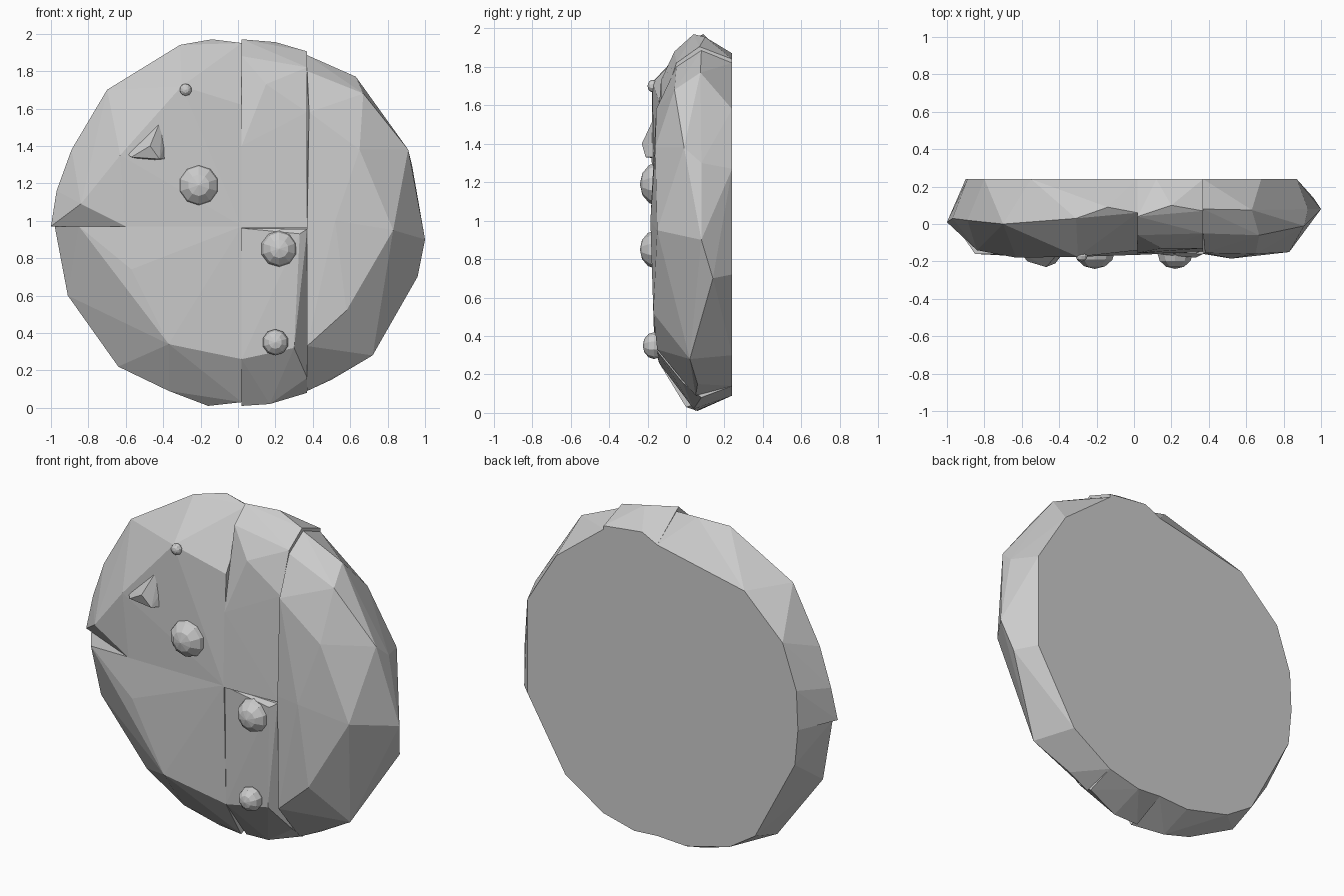
import bpy, bmesh, math
from mathutils import Matrix

BACK = 0.24


def hull(name, pts):
    """Flat-faced chunk wrapped tightly around a few (x, y, z) points."""
    bm = bmesh.new()
    for p in pts:
        bm.verts.new(p)
    res = bmesh.ops.convex_hull(bm, input=bm.verts[:])
    junk = {g for g in res["geom_interior"] + res["geom_unused"]
            if isinstance(g, bmesh.types.BMVert)}
    bmesh.ops.delete(bm, geom=list(junk), context='VERTS')
    bmesh.ops.dissolve_limit(bm, angle_limit=0.01, verts=bm.verts[:], edges=bm.edges[:])
    bmesh.ops.recalc_face_normals(bm, faces=bm.faces[:])
    return finish(name, bm)


def finish(name, bm):
    me = bpy.data.meshes.new(name)
    bm.to_mesh(me)
    bm.free()
    ob = bpy.data.objects.new(name, me)
    bpy.context.collection.objects.link(ob)
    return ob


def chunk(name, rim, front, back):
    hull(name, rim + front + [(x, BACK, z) for x, z in back])


def stud(name, x, z, r, apex):
    """Faceted dome with its pole towards the viewer."""
    bm = bmesh.new()
    depth = r * 0.85
    m = (Matrix.Translation((x, apex + depth, z)) @ Matrix.Diagonal((r, depth, r, 1))
         @ Matrix.Rotation(math.pi / 2, 4, 'X'))
    bmesh.ops.create_uvsphere(bm, u_segments=10, v_segments=6, radius=1, matrix=m)
    finish(name, bm)


# upper left slab of the disc
chunk("upper_left_slab",
      [(-1.0, 0.01, 0.97), (-0.97, 0.03, 1.16), (-0.89, 0.02, 1.38), (-0.70, 0.0, 1.70),
       (-0.31, 0.03, 1.94), (-0.14, 0.09, 1.97), (0.02, 0.06, 1.95)],
      [(-0.84, -0.14, 1.09), (-0.63, -0.18, 1.35), (-0.30, -0.175, 1.72),
       (0.02, -0.14, 1.62), (0.02, -0.165, 0.97), (-0.60, -0.165, 0.97)],
      [(-0.90, 0.97), (-0.89, 1.2), (-0.80, 1.46), (-0.55, 1.70), (0.02, 1.82), (0.02, 0.97)])

# lower left slab
chunk("lower_left_slab",
      [(-0.98, 0.03, 0.97), (-0.91, 0.02, 0.60), (-0.64, 0.06, 0.22), (-0.37, 0.02, 0.09),
       (-0.16, 0.06, 0.01), (0.02, 0.0, 0.03)],
      [(-0.85, -0.16, 0.97), (-0.57, -0.175, 0.74), (-0.37, -0.165, 0.34),
       (0.02, -0.14, 0.26), (0.02, -0.16, 0.97)],
      [(-0.90, 0.97), (-0.88, 0.76), (-0.62, 0.27), (-0.45, 0.16), (-0.17, 0.09),
       (0.02, 0.10), (0.02, 0.97)])

# narrow middle strip, upper and lower halves
chunk("middle_strip_upper",
      [(0.02, 0.04, 1.97), (0.20, 0.10, 1.955), (0.37, 0.07, 1.905), (0.37, -0.05, 1.82)],
      [(0.02, -0.06, 1.88), (0.15, -0.13, 1.73), (0.37, -0.13, 1.58),
       (0.02, -0.155, 1.40), (0.02, -0.165, 0.96), (0.37, -0.15, 0.96)],
      [(0.02, 1.82), (0.12, 1.87), (0.37, 1.84), (0.37, 0.96), (0.02, 0.96)])
chunk("middle_strip_lower",
      [(0.02, 0.05, 0.01), (0.17, 0.04, 0.02), (0.37, 0.08, 0.08), (0.37, -0.02, 0.16)],
      [(0.02, -0.14, 0.26), (0.30, -0.15, 0.32), (0.02, -0.15, 0.96),
       (0.33, -0.18, 0.93), (0.37, -0.16, 0.955)],
      [(0.02, 0.10), (0.17, 0.09), (0.37, 0.14), (0.37, 0.96), (0.02, 0.96)])

# right hand slab
chunk("right_slab",
      [(0.37, 0.08, 1.885), (0.63, 0.075, 1.77), (0.91, -0.01, 1.38), (0.93, 0.08, 1.30),
       (1.0, 0.08, 0.90), (0.96, 0.14, 0.70), (0.72, 0.02, 0.28), (0.50, 0.06, 0.15),
       (0.37, 0.05, 0.09)],
      [(0.37, -0.05, 1.80), (0.67, -0.06, 1.68), (0.38, -0.155, 1.58), (0.65, -0.16, 1.38),
       (0.83, -0.15, 0.95), (0.52, -0.185, 1.00), (0.58, -0.17, 0.52),
       (0.37, -0.15, 0.33), (0.37, -0.16, 1.0)],
      [(0.37, 1.82), (0.68, 1.58), (0.87, 1.27), (0.87, 0.72), (0.62, 0.30), (0.37, 0.14)])

# round studs on the front
for i, (x, z, r, apex) in enumerate([(-0.21, 1.19, 0.115, -0.24), (0.22, 0.85, 0.10, -0.24),
                                     (0.20, 0.35, 0.07, -0.225), (-0.28, 1.70, 0.033, -0.20)]):
    stud(f"round_stud_{i + 1}", x, z, r, apex)

# pointed wedge stud
hull("wedge_stud",
     [(-0.40, -0.15, 1.57), (-0.61, -0.15, 1.37), (-0.57, -0.20, 1.34), (-0.47, -0.23, 1.40),
      (-0.42, -0.21, 1.33), (-0.375, -0.15, 1.33), (-0.38, -0.15, 1.44), (-0.48, -0.13, 1.32)])
